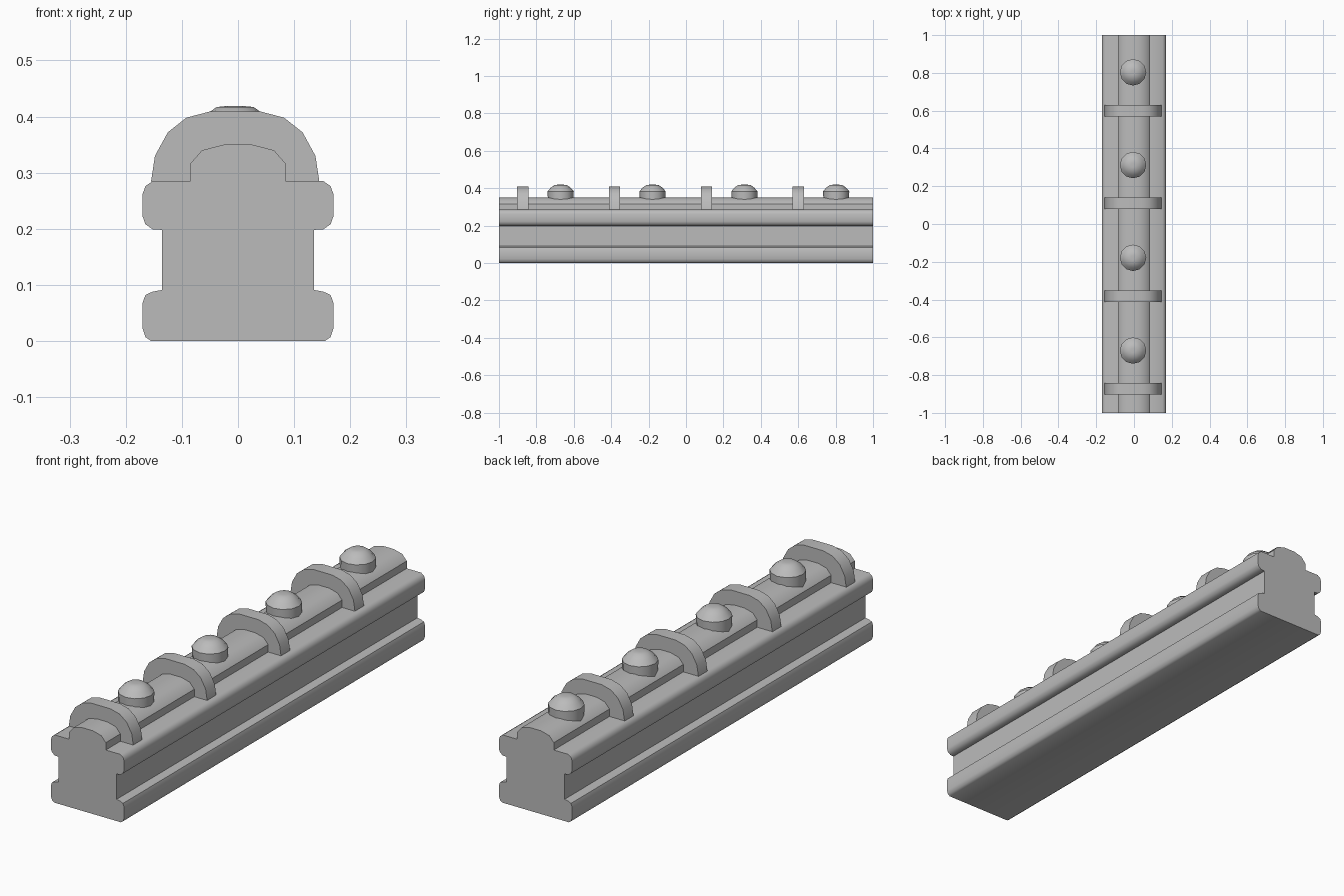
import bpy, bmesh, math

cube = bpy.data.objects.get("Cube")
if cube:
    bpy.data.objects.remove(cube, do_unlink=True)

grey = bpy.data.materials.new("plain grey")
grey.use_nodes = True
COLOUR = (0.5, 0.5, 0.5, 1)
grey.diffuse_color = COLOUR
grey.node_tree.nodes["Principled BSDF"].inputs["Base Color"].default_value = COLOUR


def finish(name, bm, angle):
    bmesh.ops.recalc_face_normals(bm, faces=bm.faces)
    mesh = bpy.data.meshes.new(name)
    bm.to_mesh(mesh)
    bm.free()
    mesh.materials.append(grey)
    obj = bpy.data.objects.new(name, mesh)
    bpy.context.collection.objects.link(obj)
    bpy.ops.object.select_all(action='DESELECT')
    obj.select_set(True)
    bpy.context.view_layer.objects.active = obj
    bpy.ops.object.shade_smooth_by_angle(angle=math.radians(angle))
    return obj


def extrude_profile(name, half, y0, y1, cx=0.0, angle=40):
    """Mirror a right-hand (x, z) outline and extrude it along y."""
    outline = half + [(-x, z) for x, z in reversed(half)]
    bm = bmesh.new()
    face = bm.faces.new([bm.verts.new((cx + x, y0, z)) for x, z in outline])
    ext = bmesh.ops.extrude_face_region(bm, geom=[face])
    verts = [g for g in ext["geom"] if isinstance(g, bmesh.types.BMVert)]
    bmesh.ops.translate(bm, verts=verts, vec=(0, y1 - y0, 0))
    return finish(name, bm, angle)


def lathe(name, profile, x, y, sides=12):
    """Spin an (r, z) profile into a capped stud."""
    bm = bmesh.new()
    rings = []
    for r, z in profile:
        rings.append([bm.verts.new((x + r * math.cos(2 * math.pi * i / sides),
                                    y + r * math.sin(2 * math.pi * i / sides), z))
                      for i in range(sides)])
    for low, high in zip(rings, rings[1:]):
        for i in range(sides):
            j = (i + 1) % sides
            bm.faces.new((low[i], low[j], high[j], high[i]))
    bm.faces.new(rings[0])
    bm.faces.new(rings[-1])
    return finish(name, bm, 35)


# Long moulded beam with two flanges, a waist and a rounded top rail
beam = [(0.155, 0), (0.165, 0.007), (0.17, 0.022), (0.17, 0.068), (0.165, 0.082),
        (0.152, 0.088), (0.135, 0.091), (0.135, 0.198), (0.152, 0.199),
        (0.165, 0.208), (0.17, 0.222), (0.17, 0.262), (0.165, 0.276),
        (0.152, 0.285), (0.085, 0.285), (0.085, 0.316), (0.064, 0.34), (0.025, 0.35)]
extrude_profile("beam", beam, -1, 1)

# Arched bands and domed studs alternate along the rail
arch = [(0.15, 0.284), (0.143, 0.33), (0.12, 0.372), (0.087, 0.398), (0.045, 0.409)]
stud = [(0.068, 0.32), (0.07, 0.383), (0.054, 0.402), (0.033, 0.417), (0.012, 0.419)]
CENTRE, PITCH, HALF = -0.005, 0.491, 0.03
for n in range(4):
    y = -0.873 + n * PITCH
    extrude_profile(f"arch_band_{n + 1}", arch, y - HALF, y + HALF, CENTRE)
    lathe(f"stud_{n + 1}", stud, CENTRE, y + 0.203)
